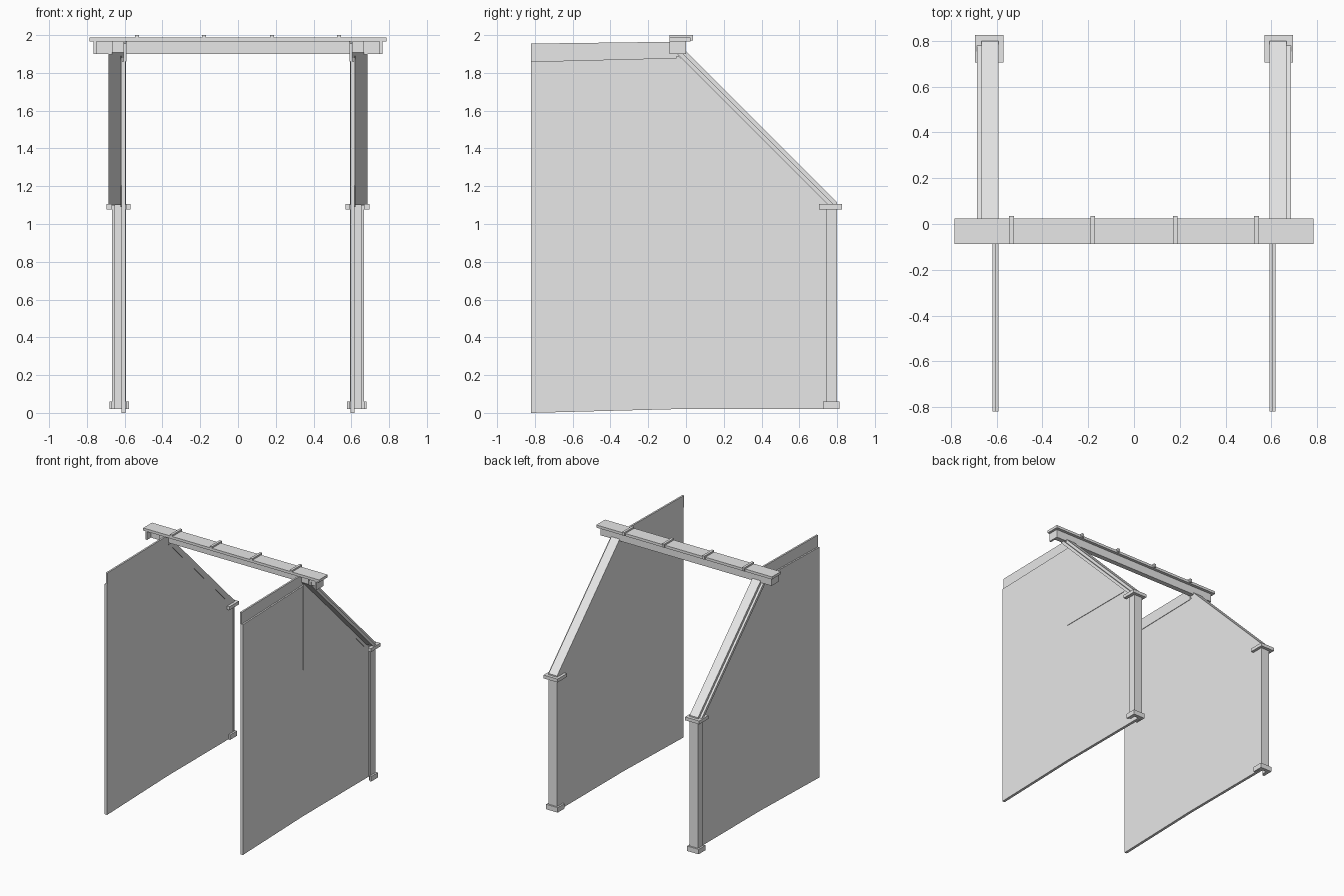
import bpy
import bmesh

cube = bpy.data.objects.get("Cube")
if cube:
    bpy.data.objects.remove(cube, do_unlink=True)

grey = bpy.data.materials.new("light grey")
grey.use_nodes = True
grey.diffuse_color = (0.8, 0.8, 0.8, 1)
grey.node_tree.nodes["Principled BSDF"].inputs["Base Color"].default_value = (0.8, 0.8, 0.8, 1)


def prism(name, profile, axis, low, high):
    """Extrude a flat profile along x (profile in y, z) or along z (profile in x, y)."""
    bm = bmesh.new()
    place = (lambda a, b: (low, a, b)) if axis == "x" else (lambda a, b: (a, b, low))
    face = bm.faces.new([bm.verts.new(place(a, b)) for a, b in profile])
    moved = bmesh.ops.extrude_face_region(bm, geom=[face])["geom"]
    depth = high - low
    shift = (depth, 0, 0) if axis == "x" else (0, 0, depth)
    bmesh.ops.translate(bm, vec=shift, verts=[v for v in moved if isinstance(v, bmesh.types.BMVert)])
    bmesh.ops.recalc_face_normals(bm, faces=bm.faces)
    mesh = bpy.data.meshes.new(name)
    bm.to_mesh(mesh)
    bm.free()
    mesh.materials.append(grey)
    obj = bpy.data.objects.new(name, mesh)
    bpy.context.collection.objects.link(obj)
    return obj


def box(name, x0, x1, y0, y1, z0, z1):
    return prism(name, [(x0, y0), (x1, y0), (x1, y1), (x0, y1)], "z", z0, z1)


def pair(obj):
    """Mirror a part to the other side."""
    mod = obj.modifiers.new("Mirror", "MIRROR")
    mod.use_axis[0] = True


def collar(name, x0, x1, y0, y1, z0, z1):
    """Three-sided band around the post, open towards the front."""
    ix0, ix1, iy = 0.592, 0.667, 0.79
    pair(prism(name, [(x0, y0), (ix0, y0), (ix0, iy), (ix1, iy), (ix1, y0),
                      (x1, y0), (x1, y1), (x0, y1)], "z", z0, z1))


# Side walls with their upper boards and outer gable plates
wall = [(-0.82, 0), (-0.05, 0.02), (0.785, 0.02), (0.785, 1.09), (-0.02, 1.88), (-0.82, 1.86)]
pair(prism("side_wall", wall, "x", 0.595, 0.617))
board = [(-0.82, 1.86), (-0.04, 1.875), (-0.04, 1.965), (-0.82, 1.955)]
pair(prism("wall_top_board", board, "x", 0.591, 0.605))
gable = [(-0.05, 1.2), (0.62, 1.2), (0.73, 1.09), (0.76, 1.1), (-0.04, 1.89), (-0.05, 1.89)]
pair(prism("gable_plate", gable, "x", 0.617, 0.621))

# Sloping rafters: a raised board with a lower outer lip
rafter = [(0.8, 1.1), (0.8, 1.115), (-0.055, 1.97), (-0.055, 1.908), (0.753, 1.1)]
pair(prism("rafter", rafter, "x", 0.592, 0.667))
lip = [(0.785, 1.1), (-0.045, 1.93), (-0.045, 1.898), (0.753, 1.1)]
pair(prism("rafter_lip", lip, "x", 0.667, 0.685))

# Rear posts with collars at head and foot
post = [(0.592, 0.8), (0.592, 0.785), (0.652, 0.785), (0.652, 0.74), (0.667, 0.74), (0.667, 0.8)]
pair(prism("rear_post", post, "z", 0.02, 1.1))
collar("post_head", 0.57, 0.695, 0.705, 0.825, 1.078, 1.105)
collar("post_foot", 0.578, 0.681, 0.725, 0.812, 0.02, 0.06)

# Ridge beam: fascia, end plates, cap and clips
box("beam_fascia", -0.765, 0.765, -0.04, 0, 1.9, 1.968)
pair(box("beam_end", 0.75, 0.765, -0.088, 0, 1.9, 1.968))
box("beam_cap", -0.785, 0.785, -0.088, 0.024, 1.966, 1.987)
for x in (0.18, 0.535):
    pair(box("cap_clip", x - 0.01, x + 0.01, -0.088, 0.036, 1.972, 2.0))
